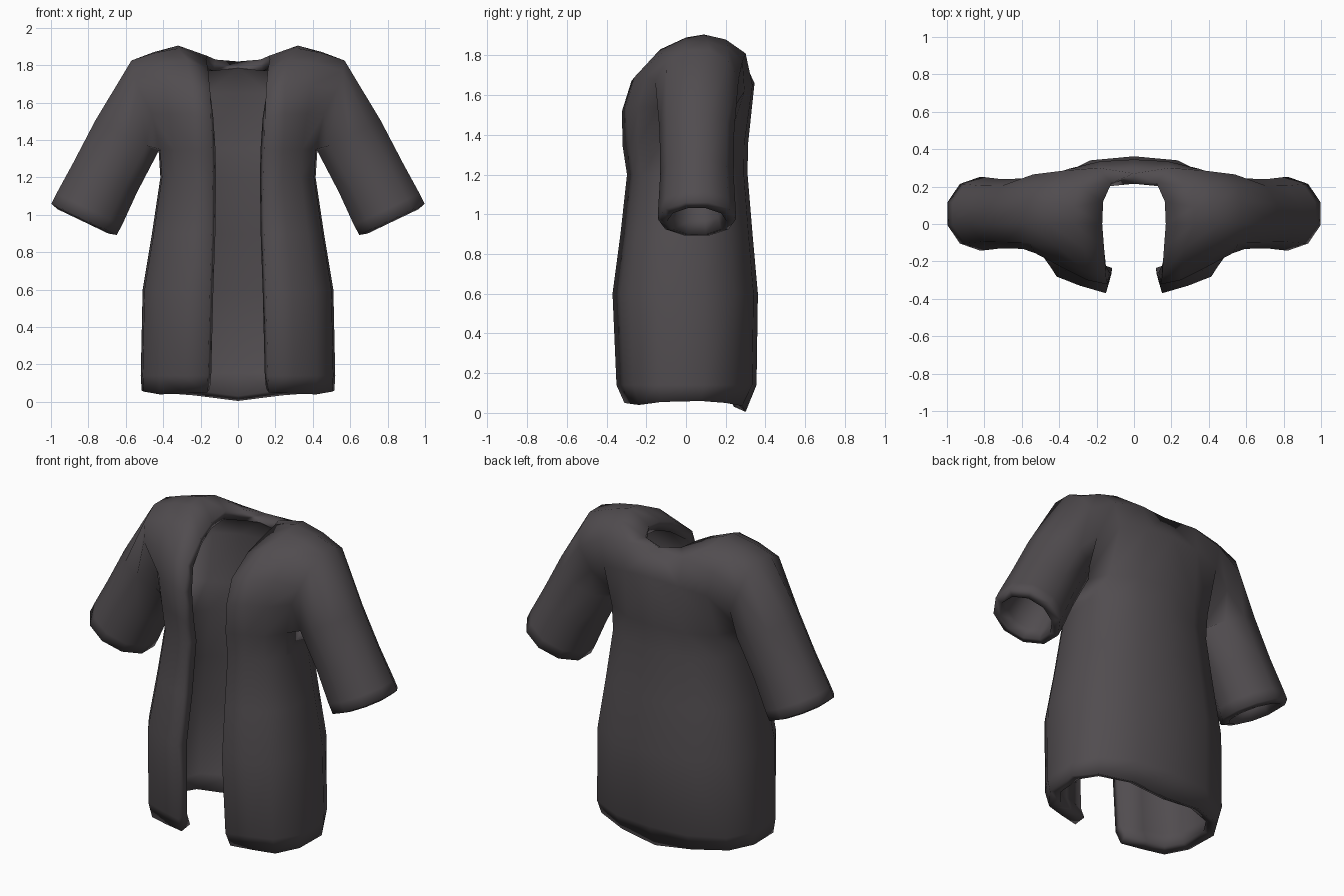
import bpy, bmesh, math
from mathutils import Vector

if "Cube" in bpy.data.objects:
    bpy.data.objects.remove(bpy.data.objects["Cube"])

cloth = bpy.data.materials.new("charcoal cloth")
cloth.diffuse_color = (0.082, 0.073, 0.079, 1)
cloth.use_nodes = True
cloth.node_tree.nodes["Principled BSDF"].inputs["Base Color"].default_value = cloth.diffuse_color

bm = bmesh.new()


def row(points):
    return [bm.verts.new(p) for p in points]


def skin(a, b, closed=False):
    """Bridge two rows of vertices with quads."""
    n = len(a)
    for i in range(n if closed else n - 1):
        j = (i + 1) % n
        bm.faces.new((a[i], a[j], b[j], b[i]))


# Body half: rings from front opening, round the side, to the centre back
def body_ring(z, w, yf, yb, edge, dz=(0,) * 8):
    xy = [(edge, yf), (0.57 * w, 0.89 * yf), (0.81 * w, 0.76 * yf), (0.98 * w, 0.40 * yf),
          (w, 0.25 * yb), (0.84 * w, 0.67 * yb), (0.46 * w, 0.94 * yb), (0, yb)]
    return row([(x, y, z + d) for (x, y), d in zip(xy, dz)])


hem = (0.0, -0.005, -0.01, 0.005, 0.01, 0.0, -0.015, -0.045)
rings = [
    body_ring(0.05, 0.515, -0.31, 0.30, 0.165, hem),
    body_ring(0.14, 0.52, -0.35, 0.355, 0.16),
    body_ring(0.60, 0.51, -0.37, 0.362, 0.15),
    body_ring(0.90, 0.46, -0.33, 0.335, 0.14),
    body_ring(1.20, 0.415, -0.297, 0.31, 0.137),
    body_ring(1.35, 0.425, -0.32, 0.312, 0.14),
]
for a, b in zip(rings, rings[1:]):
    skin(a, b)

# Yoke: rows running from the front chest over the shoulder to the back
top = rings[-1]
yoke = [top[:4]]
for pts in (
    [(.145, -.322, 1.52), (.25, -.30, 1.54), (.37, -.24, 1.54), (.46, -.14, 1.54)],
    [(.15, -.275, 1.67), (.25, -.26, 1.69), (.39, -.20, 1.69), (.53, -.155, 1.67)],
    [(.16, -.13, 1.78), (.27, -.13, 1.83), (.41, -.12, 1.81), (.56, -.10, 1.77)],
    [(.17, .00, 1.83), (.32, .00, 1.89), (.45, .00, 1.865), (.57, .00, 1.825)],
    [(.165, .12, 1.85), (.32, .09, 1.905), (.45, .11, 1.87), (.57, .12, 1.825)],
    [(.12, .22, 1.83), (.30, .20, 1.88), (.43, .21, 1.84), (.56, .21, 1.78)],
    [(0, .27, 1.82), (.19, .30, 1.81), (.38, .285, 1.77), (.54, .265, 1.68)],
    [(0, .345, 1.66), (.18, .335, 1.65), (.35, .295, 1.62), (.47, .245, 1.54)],
):
    yoke.append(row(pts))
yoke.append(top[:3:-1])
for a, b in zip(yoke, yoke[1:]):
    skin(a, b)

# Sleeve: ten-sided tube from the armhole to the flared cuff, with a turned rim
across = Vector((0.9, 0, 0.43))
prev = [r[3] for r in yoke]
for cx, cz, ru, ry in ((0.595, 1.42, 0.198, 0.188),
                       (0.71, 1.20, 0.198, 0.185),
                       (0.795, 1.03, 0.205, 0.195),
                       (0.823, 0.976, 0.204, 0.197),
                       (0.829, 0.965, 0.160, 0.150)):
    pts = []
    for i in range(10):
        a = math.radians(36 * (i - 4.5))
        pts.append(Vector((cx, 0.055, cz)) + across * (ru * math.cos(a))
                   + Vector((0, ry * math.sin(a), 0)))
    ring = row(pts)
    skin(ring, prev, closed=True)
    prev = ring

mesh = bpy.data.meshes.new("coat")
bm.to_mesh(mesh)
bm.free()
coat = bpy.data.objects.new("coat", mesh)
bpy.context.collection.objects.link(coat)
mesh.materials.append(cloth)
bpy.context.view_layer.objects.active = coat
coat.select_set(True)

# Mirror the half and give the cloth its thickness
mirror = coat.modifiers.new("mirror", 'MIRROR')
mirror.merge_threshold = 0.002
shell = coat.modifiers.new("cloth_thickness", 'SOLIDIFY')
shell.thickness = 0.065
shell.offset = -1
for name in ("mirror", "cloth_thickness"):
    bpy.ops.object.modifier_apply(modifier=name)
bpy.ops.object.shade_smooth_by_angle(angle=math.radians(120))
